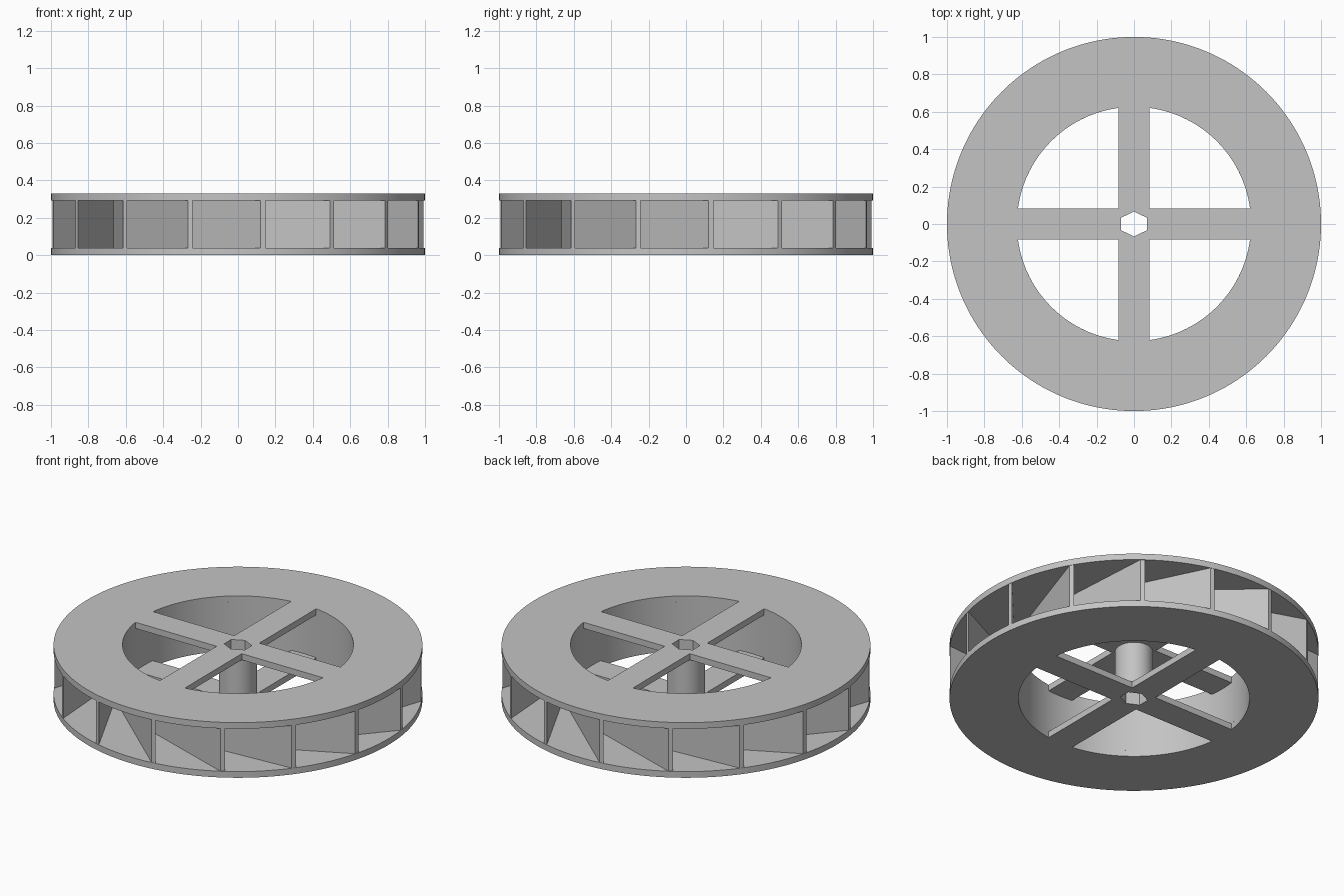
import bpy, bmesh, math
from math import sin, cos, pi, sqrt

if "Cube" in bpy.data.objects:
    bpy.data.objects.remove(bpy.data.objects["Cube"], do_unlink=True)

HEIGHT, PLATE = 0.33, 0.037          # overall height, side plate thickness
HOLE, DRUM = 0.626, 0.665            # drum inner and outer radius
SPOKE, HUB = 0.083, 0.103            # spoke half width, hub radius
BLADES, BLADE_THICK = 16, 0.019

grey = bpy.data.materials.new("light_grey")
grey.use_nodes = True
colour = (0.55, 0.55, 0.55, 1)
grey.diffuse_color = colour
grey.node_tree.nodes["Principled BSDF"].inputs["Base Color"].default_value = colour


def circle(r, n=160):
    return [(r * cos(2 * pi * i / n), r * sin(2 * pi * i / n)) for i in range(n)]


def rotate(points, a):
    return [(x * cos(a) - y * sin(a), x * sin(a) + y * cos(a)) for x, y in points]


def extrude_outline(name, loops, z0, z1):
    """Solid from nested closed outlines (inner ones become holes)."""
    curve = bpy.data.curves.new(name + "_outline", "CURVE")
    curve.dimensions = "2D"
    curve.fill_mode = "BOTH"
    curve.extrude = (z1 - z0) / 2
    for loop in loops:
        spline = curve.splines.new("POLY")
        spline.points.add(len(loop) - 1)
        for point, (x, y) in zip(spline.points, loop):
            point.co = (x, y, 0, 1)
        spline.use_cyclic_u = True
    helper = bpy.data.objects.new(name + "_outline", curve)
    bpy.context.collection.objects.link(helper)
    bpy.context.view_layer.update()
    graph = bpy.context.evaluated_depsgraph_get()
    mesh = bpy.data.meshes.new_from_object(helper.evaluated_get(graph))
    bpy.data.objects.remove(helper, do_unlink=True)

    bm = bmesh.new()
    bm.from_mesh(mesh)
    bmesh.ops.remove_doubles(bm, verts=bm.verts, dist=1e-5)
    bmesh.ops.recalc_face_normals(bm, faces=bm.faces)
    bmesh.ops.translate(bm, verts=bm.verts, vec=(0, 0, (z0 + z1) / 2))
    bm.to_mesh(mesh)
    bm.free()
    mesh.name = name
    mesh.materials.clear()
    mesh.materials.append(grey)
    obj = bpy.data.objects.new(name, mesh)
    bpy.context.collection.objects.link(obj)
    bpy.ops.object.select_all(action="DESELECT")
    obj.select_set(True)
    bpy.context.view_layer.objects.active = obj
    bpy.ops.object.shade_smooth_by_angle(angle=math.radians(30))
    return obj


# Hexagonal axle hole
axle_hole = [(0.079 * sin(i * pi / 3), 0.067 * cos(i * pi / 3)) for i in range(6)]

# Quarter openings that leave a cross of four spokes
start = math.asin(SPOKE / HOLE)
arc = [start + (pi / 2 - 2 * start) * i / 32 for i in range(33)]
opening = [(SPOKE, SPOKE)] + [(HOLE * cos(a), HOLE * sin(a)) for a in arc]
openings = [rotate(opening, k * pi / 2) for k in range(4)]

# Side plates
low, high = PLATE, HEIGHT - PLATE
plate_loops = [circle(1.0), axle_hole] + openings
extrude_outline("bottom_plate", plate_loops, 0, low)
extrude_outline("top_plate", plate_loops, high, HEIGHT)

# Inner drum and hub
extrude_outline("drum_wall", [circle(DRUM), circle(HOLE)], low, high)
extrude_outline("hub", [circle(HUB, 64), axle_hole], low, high)

# Slanted blades, tangent to the drum and trimmed at the rim
near, far = DRUM - BLADE_THICK, DRUM
rim = 0.998
blade = [(-near, 0), (-far, 0), (-far, -sqrt(rim**2 - far**2)), (-near, -sqrt(rim**2 - near**2))]
# Turn so that one outer blade edge sits just past the front centre
tip = math.atan2(blade[2][1] + blade[3][1], blade[2][0] + blade[3][0])
turn = math.radians(-90 + 7.7) - tip
blades = [rotate(blade, turn + 2 * pi * k / BLADES) for k in range(BLADES)]
for k, outline in enumerate(blades):
    extrude_outline(f"blade_{k + 1}", [outline], low, high)
